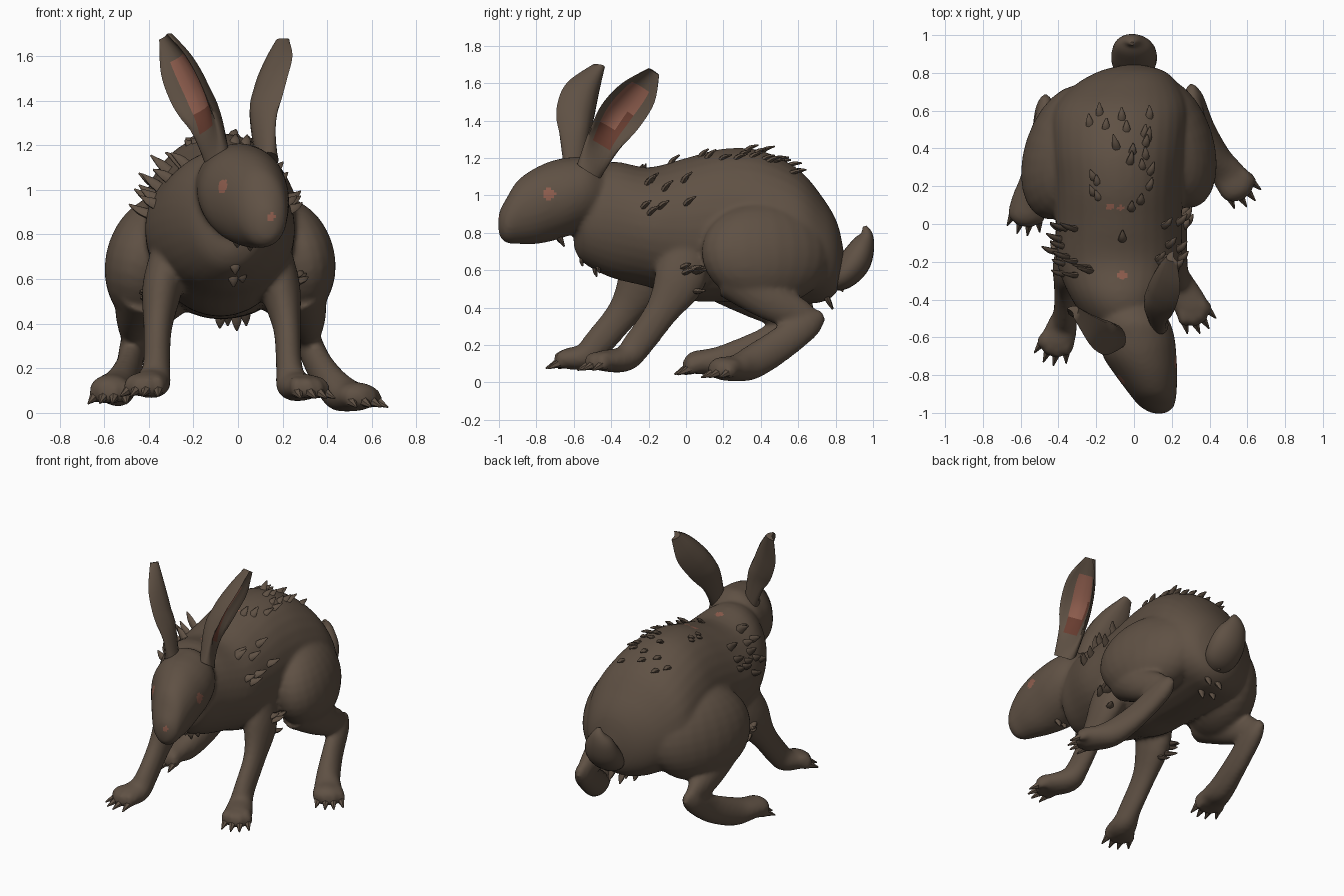
import bpy, bmesh, math, random
from mathutils import Vector, Matrix, Euler

if "Cube" in bpy.data.objects:
    bpy.data.objects.remove(bpy.data.objects["Cube"])
random.seed(4)

def material(name, rgb):
    m = bpy.data.materials.new(name)
    m.diffuse_color = (*rgb, 1)
    m.use_nodes = True
    m.node_tree.nodes["Principled BSDF"].inputs["Base Color"].default_value = m.diffuse_color
    return m

FUR = material("brown fur", (0.115, 0.082, 0.058))
PINK = material("ear pink", (0.27, 0.11, 0.075))
DEEP = material("deep ear red", (0.14, 0.047, 0.03))

def add_object(name, bm, smooth=50):
    bmesh.ops.recalc_face_normals(bm, faces=bm.faces)
    me = bpy.data.meshes.new(name)
    bm.to_mesh(me)
    bm.free()
    ob = bpy.data.objects.new(name, me)
    bpy.context.collection.objects.link(ob)
    for m in (FUR, PINK, DEEP):
        me.materials.append(m)
    shade(ob, smooth)
    return ob

def shade(ob, angle):
    bpy.ops.object.select_all(action='DESELECT')
    ob.select_set(True)
    bpy.context.view_layer.objects.active = ob
    bpy.ops.object.shade_smooth_by_angle(angle=math.radians(angle))

def resample(rows, n=4):
    """Smooth curve through rows of numbers."""
    out = []
    for i in range(len(rows) - 1):
        a, b, c, d = (rows[max(0, min(len(rows) - 1, i + k))] for k in (-1, 0, 1, 2))
        for s in range(n):
            t = s / n
            out.append([q + 0.5 * t * (r - p + t * (2*p - 5*q + 4*r - w + t * (3*(q - r) + w - p)))
                        for p, q, r, w in zip(a, b, c, d)])
    return out + [list(rows[-1])]

def loft(bm, rings, mat=lambda i, j: 0):
    vs = [[bm.verts.new(p) for p in r] for r in rings]
    n = len(rings[0])
    for i in range(len(vs) - 1):
        for j in range(n):
            k = (j + 1) % n
            f = bm.faces.new((vs[i][j], vs[i][k], vs[i + 1][k], vs[i + 1][j]))
            f.material_index = mat(i, j)
    bm.faces.new(vs[0])
    bm.faces.new(vs[-1])

def tube(bm, rows, upright=False, n=20):
    """rows: x, y, z, side radius, up radius; upright keeps rings in the xz plane."""
    rows = resample(rows)
    rings = []
    for i, (x, y, z, a, b) in enumerate(rows):
        a, b = max(a, 0.004), max(b, 0.004)
        side, up = Vector((1, 0, 0)), Vector((0, 0, 1))
        if not upright:
            t = (Vector(rows[min(i + 1, len(rows) - 1)][:3]) - Vector(rows[max(i - 1, 0)][:3])).normalized()
            side = (side - t * t.x).normalized()
            up = side.cross(t)
        rings.append([Vector((x, y, z)) + side * a * math.cos(2 * math.pi * j / n)
                      + up * b * math.sin(2 * math.pi * j / n) for j in range(n)])
    loft(bm, rings)

def ball(bm, c, r, roll, yaw):
    m = Euler((0, math.radians(roll), math.radians(yaw))).to_matrix().to_4x4()
    bmesh.ops.create_uvsphere(bm, u_segments=24, v_segments=16, radius=1,
                              matrix=Matrix.Translation(c) @ m @ Matrix.Diagonal((*r, 1)))

def spike(bm, base, direction, length, width, flat=0.6):
    d = Vector(direction).normalized()
    m = (Matrix.Translation(Vector(base) + d * length * 0.4) @ d.to_track_quat('Z', 'Y').to_matrix().to_4x4()
         @ Matrix.Diagonal((1, flat, 1, 1)))
    bmesh.ops.create_cone(bm, cap_ends=True, segments=6, radius1=width, radius2=0.004, depth=length, matrix=m)

def leaf(bm, base, out, lean, length, width):
    """A tuft of fur: a small tube that leaves the skin and bends over."""
    a = Vector(base) - out * .02
    b = a + (out * .5 + lean * .5) * length * .6
    c = b + (lean * .9 + out * .3) * length * .5
    tube(bm, [(*a, width, width * .7), (*b, width * .8, width * .5), (*c, .004, .004)], n=7)

body, claws = bmesh.new(), bmesh.new()

# torso
tube(body, [(-.04, -.60, .78, .04, .06), (-.04, -.55, .87, .17, .23), (-.07, -.4, .87, .26, .31),
            (-.08, -.2, .83, .33, .32), (-.08, 0, .82, .335, .38), (-.08, .2, .84, .34, .41),
            (-.08, .4, .83, .36, .41), (-.07, .6, .78, .36, .36), (-.04, .73, .71, .28, .28),
            (-.01, .81, .67, .17, .18), (0, .845, .66, .03, .03)], True, 32)
# head, turned a little to one side
tube(body, [(0, -.38, 1.0, .08, .1), (0, -.5, 1.02, .18, .18), (.015, -.6, 1.0, .2, .205), (.03, -.7, .975, .195, .215),
            (.065, -.8, .945, .165, .205), (.1, -.9, .91, .125, .17), (.12, -.96, .865, .095, .12),
            (.13, -.995, .85, .05, .07), (.13, -1.005, .85, .01, .01)], True, 28)
# haunches, splayed outwards at the front
ball(body, (.215, .43, .69), (.2, .36, .28), -12, 18)
ball(body, (-.365, .38, .68), (.21, .37, .3), 12, -18)

def toes(wrist, tip, spread):
    """Four plump toes fanned out across the end of a paw, each with a claw."""
    wrist, tip = Vector(wrist), Vector(tip)
    d = (tip - wrist)
    d.z = 0
    d.normalize()
    side = Vector((-d.y, d.x, 0))
    for k in (-1.5, -.5, .5, 1.5):
        e = tip + side * spread * k - d * 0.014 * k * k
        s = wrist.lerp(tip, .35) + side * spread * .6 * k
        dk = (e - s).normalized()
        tube(body, [(*s, .034, .04), (*(s.lerp(e, .6) + Vector((0, 0, .012))), .033, .05), (*e, .029, .043),
                    (*(e + dk * .02), .012, .015)], n=12)
        spike(claws, e + Vector((0, 0, -.008)), dk + Vector((0, 0, -.3)), .075, .026, 1)

# hind legs: shin, then long foot
tube(body, [(.27, .27, .58, .13, .15), (.31, .45, .44, .085, .11), (.31, .62, .36, .055, .08), (.31, .71, .34, .02, .03)])
tube(body, [(.305, .735, .36, .02, .03), (.315, .66, .32, .055, .078), (.37, .5, .2, .06, .09), (.44, .35, .105, .075, .09),
            (.5, .26, .075, .09, .07), (.55, .18, .075, .09, .06), (.575, .14, .07, .05, .03)])
toes((.46, .33, .08), (.585, .155, .06), .047)
tube(body, [(-.42, .2, .58, .14, .16), (-.46, .4, .44, .09, .11), (-.47, .57, .36, .055, .08), (-.47, .66, .34, .02, .03)])
tube(body, [(-.47, .68, .36, .02, .03), (-.47, .6, .32, .055, .075), (-.49, .42, .2, .06, .09), (-.53, .23, .12, .075, .09),
            (-.56, .12, .11, .09, .07), (-.575, .04, .105, .09, .06), (-.58, 0, .09, .05, .03)])
toes((-.54, .19, .11), (-.58, 0, .08), .047)
# front legs
tube(body, [(.15, .0, .75, .08, .12), (.19, -.03, .56, .09, .14), (.22, -.13, .38, .062, .09), (.23, -.26, .2, .06, .08),
            (.25, -.33, .125, .08, .07), (.31, -.45, .115, .09, .055), (.335, -.5, .105, .05, .03)])
toes((.25, -.34, .12), (.345, -.515, .1), .046)
tube(body, [(-.3, -.14, .75, .08, .12), (-.34, -.22, .56, .09, .14), (-.36, -.33, .38, .064, .09), (-.365, -.47, .21, .062, .08),
            (-.38, -.54, .14, .08, .07), (-.41, -.64, .125, .09, .055), (-.425, -.68, .11, .05, .03)])
toes((-.38, -.52, .13), (-.435, -.685, .11), .046)

# fuse the parts into one soft skin
hare = add_object("body", body)
for kind, settings in (('REMESH', dict(mode='VOXEL', voxel_size=.014)), ('SMOOTH', dict(factor=.5, iterations=8))):
    mod = hare.modifiers.new(kind.lower(), kind)
    for k, v in settings.items():
        setattr(mod, k, v)
    bpy.ops.object.modifier_apply(modifier=mod.name)
shade(hare, 60)
bpy.context.view_layer.update()

def skin(p):
    _, loc, nor, _ = hare.closest_point_on_mesh(Vector(p))
    return loc, nor

# eyes, nose mark and bare patches coloured on the skin
for p, r in (((.24, -.73, 1.01), .032), ((-.08, -.83, 1.02), .032), ((.15, -1.0, .88), .018),
             ((-.06, -.26, 1.2), .024), ((-.13, .08, 1.25), .018), ((-.07, .08, 1.25), .016)):
    c, _ = skin(p)
    for f in hare.data.polygons:
        if (f.center - c).length < r:
            f.material_index = 1
add_object("claws", claws)

# ears: cupped leaves with a coloured inside
def ear(name, curve, facing):
    widths, n = (.075, .1, .122, .105, .035), 20
    pts = resample([(*p, w) for p, w in zip(curve, widths)], 5)
    axis = Vector(curve[-1]) - Vector(curve[0])
    face = Vector(facing)
    face = (face - axis * face.dot(axis) / axis.length_squared).normalized()
    side = axis.normalized().cross(face)
    rings = []
    for i, (x, y, z, w) in enumerate(pts):
        t = i / (len(pts) - 1)
        depth, thick = .06 * min(1, t * 3) * w / .12, .05 - .03 * min(1, t * 2)
        rings.append([Vector((x, y, z)) + side * w * math.cos(2 * math.pi * j / n)
                      + face * (depth * (math.cos(2 * math.pi * j / n) ** 2 * 1.6 - .6)
                                + thick * math.sin(2 * math.pi * j / n)) for j in range(n)])

    def colour(i, j):
        a = 2 * math.pi * (j + .5) / n
        if math.sin(a) < .8 or not 4 <= i <= 15:
            return 0
        return 2 if i < 7 or abs(math.cos(a) - .4) < .2 and i < 11 else 1
    bm = bmesh.new()
    loft(bm, rings, colour)
    add_object(name, bm, 60)

ear("left_ear", [(.13, -.52, 1.13), (.11, -.44, 1.31), (.125, -.36, 1.44), (.165, -.265, 1.56), (.2, -.175, 1.665)], (.9, .3, .0))
ear("right_ear", [(-.09, -.59, 1.13), (-.13, -.58, 1.31), (-.185, -.56, 1.44), (-.25, -.525, 1.57), (-.32, -.46, 1.69)], (-.82, -.57, .0))

# tail
bm = bmesh.new()
tube(bm, [(0, .76, .52, .05, .03), (0, .83, .56, .11, .07), (0, .9, .64, .12, .085), (-.01, .945, .73, .095, .065),
          (-.01, .965, .79, .05, .035), (-.01, .955, .835, .01, .01)])
add_object("tail", bm)

# tufts of fur: along the back, then clumps at shoulders, chest, elbows and rump
bm = bmesh.new()
for i in range(20):
    loc, nor = skin((random.uniform(-.34, .18), .1 + .62 * i / 20, 1.3))
    leaf(bm, loc, nor, Vector((random.uniform(-.3, .3), 1, -.2 * (i > 12))), random.uniform(.07, .1), .024)
clumps = [((-.42, -.15, 1.03), .13, 9, (-.5, .4, .4), .13), ((.26, -.12, 1.04), .12, 8, (.3, .7, .3), .12),
          ((-.33, -.25, 1.15), .06, 4, (-.7, .2, .3), .13), ((-.06, 0, 1.25), .12, 3, (0, .9, .3), .1),
          ((-.05, -.56, .62), .12, 5, (0, .4, -.6), .07), ((.25, .05, .55), .07, 7, (.15, .7, .2), .11),
          ((-.4, -.14, .48), .07, 7, (-.2, .7, 0), .1), ((0, .74, .46), .12, 6, (0, .4, -.7), .08)]
for c, spread, count, lean, size in clumps:
    for i in range(count):
        loc, nor = skin(Vector(c) + Vector([random.uniform(-spread, spread) for _ in range(3)]))
        leaf(bm, loc, nor, Vector(lean), size * random.uniform(.7, 1.05), .026)
add_object("fur_tufts", bm, 60)
